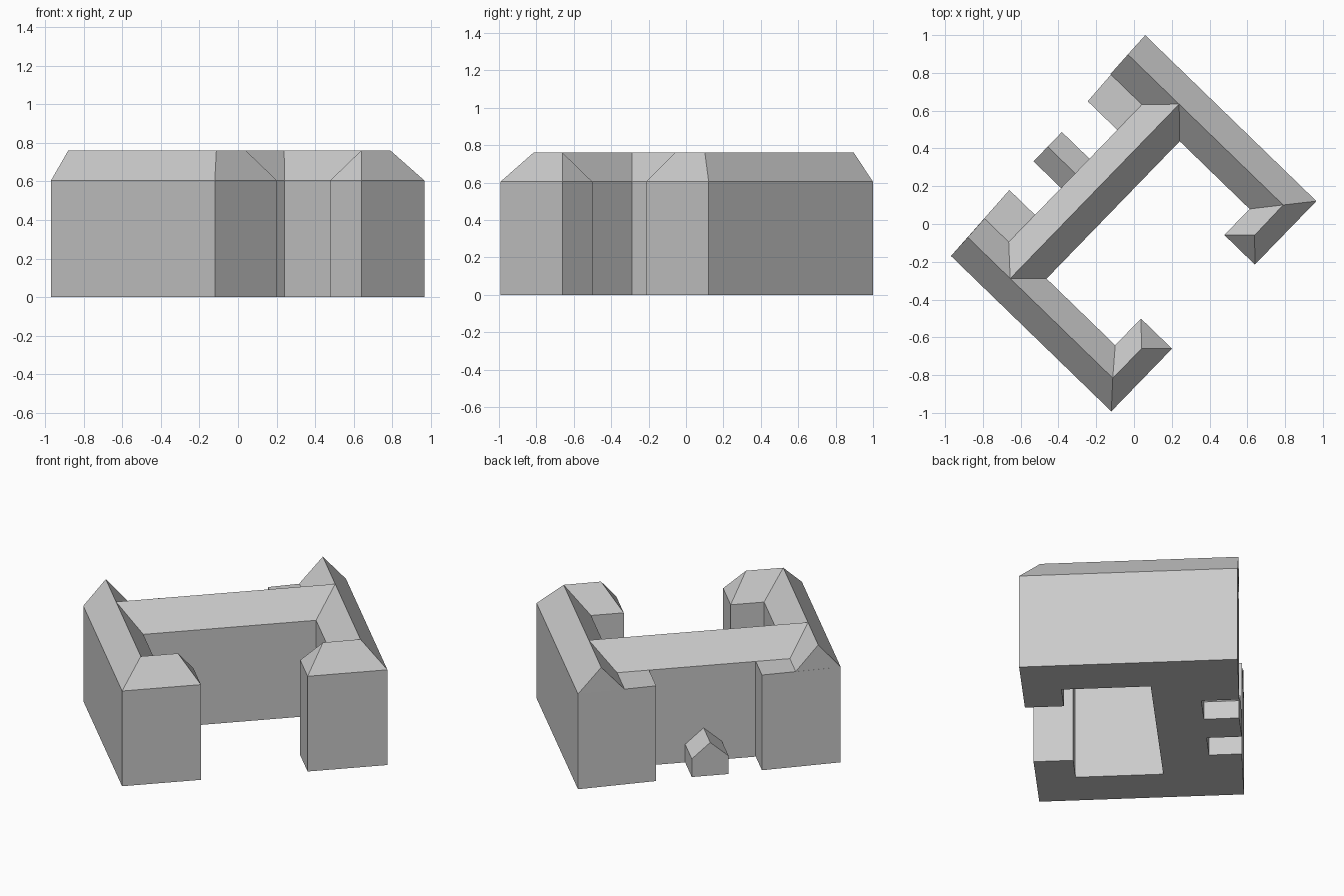
import bpy
import math
from mathutils import Matrix

cube = bpy.data.objects.get("Cube")
if cube:
    bpy.data.objects.remove(cube)

EAVE, RIDGE = 0.605, 0.76
TURN = Matrix.Rotation(math.radians(-44.1), 4, 'Z')

grey = bpy.data.materials.new("plain_grey")
grey.use_nodes = True
GREY = (0.6, 0.6, 0.6, 1)
grey.diffuse_color = GREY
grey.node_tree.nodes["Principled BSDF"].inputs["Base Color"].default_value = GREY


def add(name, verts, faces):
    mesh = bpy.data.meshes.new(name)
    mesh.from_pydata(verts, [], faces)
    mesh.transform(TURN)
    mesh.materials.append(grey)
    obj = bpy.data.objects.new(name, mesh)
    bpy.context.collection.objects.link(obj)
    return obj


def loft(name, rings):
    """Join equal closed outlines in order and cap both ends."""
    n = len(rings[0])
    verts = [p for ring in rings for p in ring]
    faces = [(r * n + i, r * n + (i + 1) % n, (r + 1) * n + (i + 1) % n, (r + 1) * n + i)
             for r in range(len(rings) - 1) for i in range(n)]
    faces += [tuple(reversed(range(n))), tuple(range(len(verts) - n, len(verts)))]
    return add(name, verts, faces)


def roof(name, stations):
    """Each station is left eave, ridge and right eave in plan."""
    heights = (EAVE, RIDGE, EAVE)
    return loft(name, [[(x, y, z) for (x, y), z in zip(s, heights)] for s in stations])


# Walls: one footprint with courtyard and flat rear corner terraces
plan = [(-0.653, 0.759), (-0.628, 0.296), (-0.41, 0.296),
        (-0.41, -0.33), (-0.599, -0.33), (-0.578, -0.796),
        (0.604, -0.796), (0.604, -0.334), (0.375, -0.334), (0.375, -0.53),
        (-0.131, -0.53), (-0.131, 0.483), (0.384, 0.483),
        (0.384, 0.291), (0.609, 0.291), (0.609, 0.759)]
loft("walls", [[(x, y, z) for x, y in plan] for z in (0, EAVE)])

# Side wing roofs: rear gable, mitred corner, hipped return
roof("left_wing_roof", [
    [(0.384, 0.291), (0.5, 0.402), (0.609, 0.291)],
    [(0.384, 0.483), (0.497, 0.622), (0.609, 0.759)],
    [(-0.642, 0.483), (-0.648, 0.622), (-0.653, 0.759)]])
roof("right_wing_roof", [
    [(-0.589, -0.53), (-0.583, -0.663), (-0.578, -0.796)],
    [(0.375, -0.53), (0.487, -0.664), (0.604, -0.796)],
    [(0.375, -0.334), (0.488, -0.446), (0.604, -0.334)]])

# Central range roof runs into both wing ridges
roof("central_roof", [
    [(-0.41, y), (-0.27, y), (-0.131, y)] for y in (0.622, -0.663)])

# Small gabled rear porch
porch = [(-0.132, 0), (0.084, 0), (0.084, 0.115), (-0.024, 0.21), (-0.132, 0.115)]
loft("rear_porch", [[(x, y, z) for y, z in porch] for x in (-0.613, -0.41)])

# Consistent outward normals
import bmesh
for obj in bpy.context.collection.objects:
    if obj.type == 'MESH' and grey.name in obj.data.materials:
        bm = bmesh.new()
        bm.from_mesh(obj.data)
        bmesh.ops.recalc_face_normals(bm, faces=bm.faces)
        bm.to_mesh(obj.data)
        bm.free()
